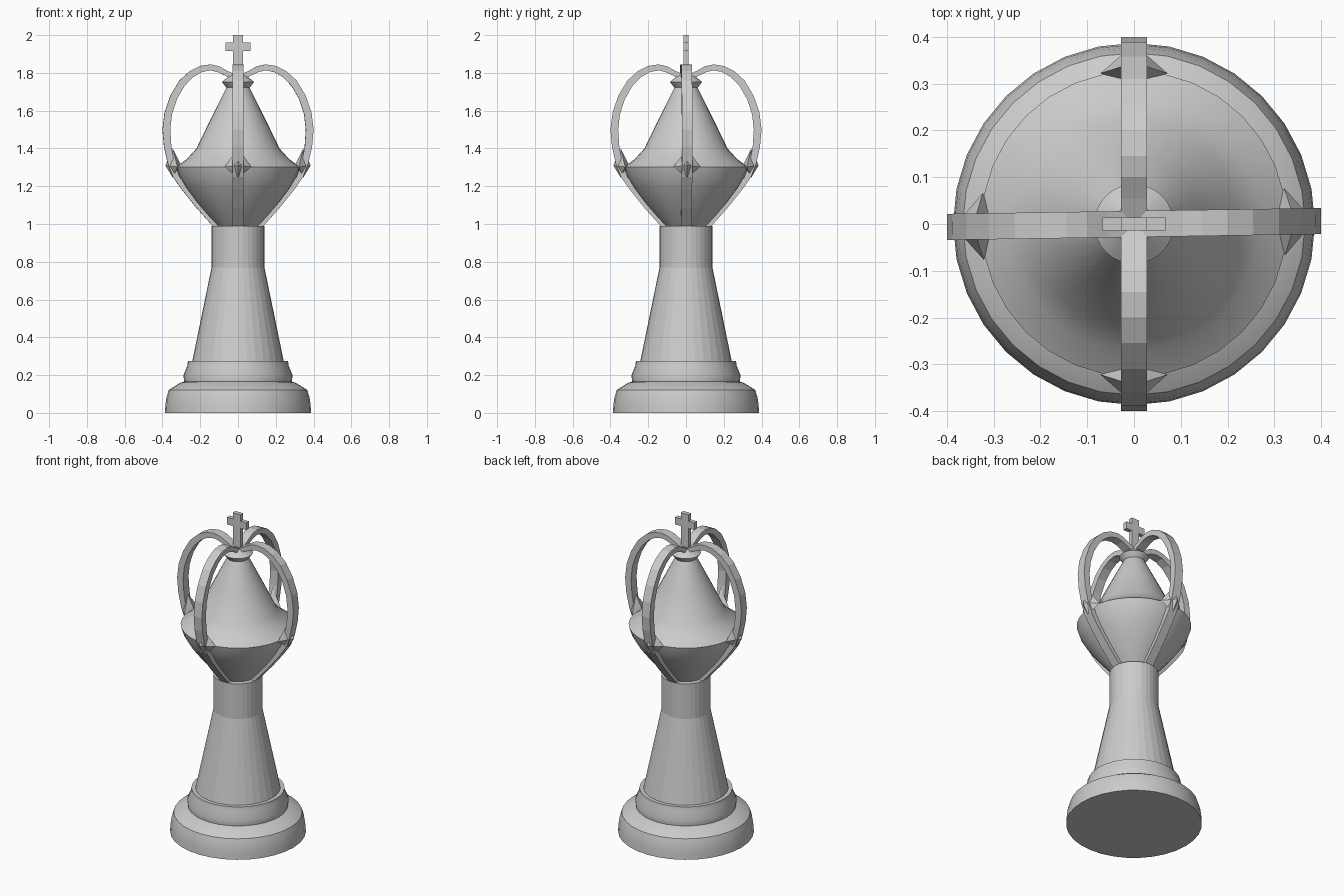
import bpy, bmesh, math
from mathutils import Vector, Matrix

if "Cube" in bpy.data.objects:
    bpy.data.objects.remove(bpy.data.objects["Cube"])

grey = bpy.data.materials.new("stone grey")
grey.diffuse_color = (0.6, 0.6, 0.6, 1)
grey.use_nodes = True
grey.node_tree.nodes["Principled BSDF"].inputs["Base Color"].default_value = grey.diffuse_color


def finish(name, bm, smooth=None):
    bmesh.ops.recalc_face_normals(bm, faces=bm.faces)
    me = bpy.data.meshes.new(name)
    bm.to_mesh(me)
    bm.free()
    me.materials.append(grey)
    ob = bpy.data.objects.new(name, me)
    bpy.context.collection.objects.link(ob)
    if smooth:
        bpy.ops.object.select_all(action='DESELECT')
        ob.select_set(True)
        bpy.context.view_layer.objects.active = ob
        bpy.ops.object.shade_smooth_by_angle(angle=math.radians(smooth))
    return ob


def lathe(name, profile, n=32, smooth=30):
    """Turned solid from (radius, z) points, capped at both ends."""
    bm = bmesh.new()
    rings = [[bm.verts.new((r * math.cos(2 * math.pi * i / n), r * math.sin(2 * math.pi * i / n), z))
              for i in range(n)] for r, z in profile]
    for a, b in zip(rings, rings[1:]):
        for i in range(n):
            j = (i + 1) % n
            bm.faces.new((a[i], a[j], b[j], b[i]))
    bm.faces.new(rings[0])
    bm.faces.new(rings[-1])
    return finish(name, bm, smooth)


# Turned pedestal, stem, bowl, cap and collar
lathe("base", [(.387, 0), (.384, .045), (.378, .085), (.366, .122), (.305, .16), (.285, .165),
               (.289, .2), (.268, .25), (.265, .275), (.24, .275)])
lathe("stem", [(.245, .26), (.14, .77), (.14, .99)], smooth=10)
lathe("bowl", [(.10, .98), (.155, 1.04), (.215, 1.11), (.275, 1.19), (.31, 1.25), (.327, 1.302)])
lathe("cap", [(.327, 1.302), (.27, 1.345), (.22, 1.4), (.14, 1.565), (.06, 1.725)])
lathe("collar", [(.055, 1.715), (.065, 1.725), (.085, 1.752), (.075, 1.76), (.04, 1.79)], smooth=20)

# Outer and inner edge of a crown arch, as (radius, z)
outer = [(.135, .99), (.22, 1.085), (.30, 1.185), (.345, 1.25), (.372, 1.32), (.392, 1.41), (.4, 1.5),
         (.389, 1.59), (.358, 1.68), (.31, 1.76), (.255, 1.81), (.2, 1.837), (.145, 1.845), (.1, 1.835),
         (.055, 1.81), (.0, 1.785)]
inner = [(.095, .99), (.18, 1.085), (.26, 1.185), (.31, 1.25), (.338, 1.33), (.353, 1.41), (.359, 1.5),
         (.35, 1.58), (.324, 1.66), (.284, 1.73), (.237, 1.778), (.19, 1.805), (.145, 1.813), (.11, 1.805),
         (.06, 1.782), (.0, 1.755)]

for k, side in enumerate(("right", "back", "left", "front")):
    rot = Matrix.Rotation(k * math.pi / 2 + (math.radians(.9) if k % 2 == 0 else 0), 4, 'Z')
    # Arch band
    bm = bmesh.new()
    loops = [[bm.verts.new((r, y, z)) for r, y, z in
              ((o[0], -.028, o[1]), (o[0], .028, o[1]), (i[0], .028, i[1]), (i[0], -.028, i[1]))]
             for o, i in zip(outer, inner)]
    for a, b in zip(loops, loops[1:]):
        for i in range(4):
            j = (i + 1) % 4
            bm.faces.new((a[i], a[j], b[j], b[i]))
    bm.faces.new(loops[0])
    bm.faces.new(loops[-1])
    bm.transform(rot)
    finish("crown_arch_" + side, bm)

    # Diamond stud on the rim
    bm = bmesh.new()
    for p in ((.385, 0, 1.31), (.30, 0, 1.31), (.322, -.072, 1.302), (.322, .072, 1.302),
              (.345, 0, 1.4), (.345, 0, 1.245)):
        bm.verts.new(p)
    bmesh.ops.convex_hull(bm, input=bm.verts)
    bm.transform(rot)
    finish("diamond_" + side, bm)

# Cross on top, extruded from one half outline mirrored in x
half = [(.027, 1.77), (.027, 1.915), (.067, 1.915), (.067, 1.96), (.027, 1.96), (.027, 2.0)]
outline = half + [(-x, z) for x, z in reversed(half)]
bm = bmesh.new()
face = bm.faces.new([bm.verts.new((x, -.0135, z)) for x, z in outline])
new = bmesh.ops.extrude_face_region(bm, geom=[face])["geom"]
bmesh.ops.translate(bm, verts=[v for v in new if isinstance(v, bmesh.types.BMVert)], vec=(0, .027, 0))
finish("cross", bm)
